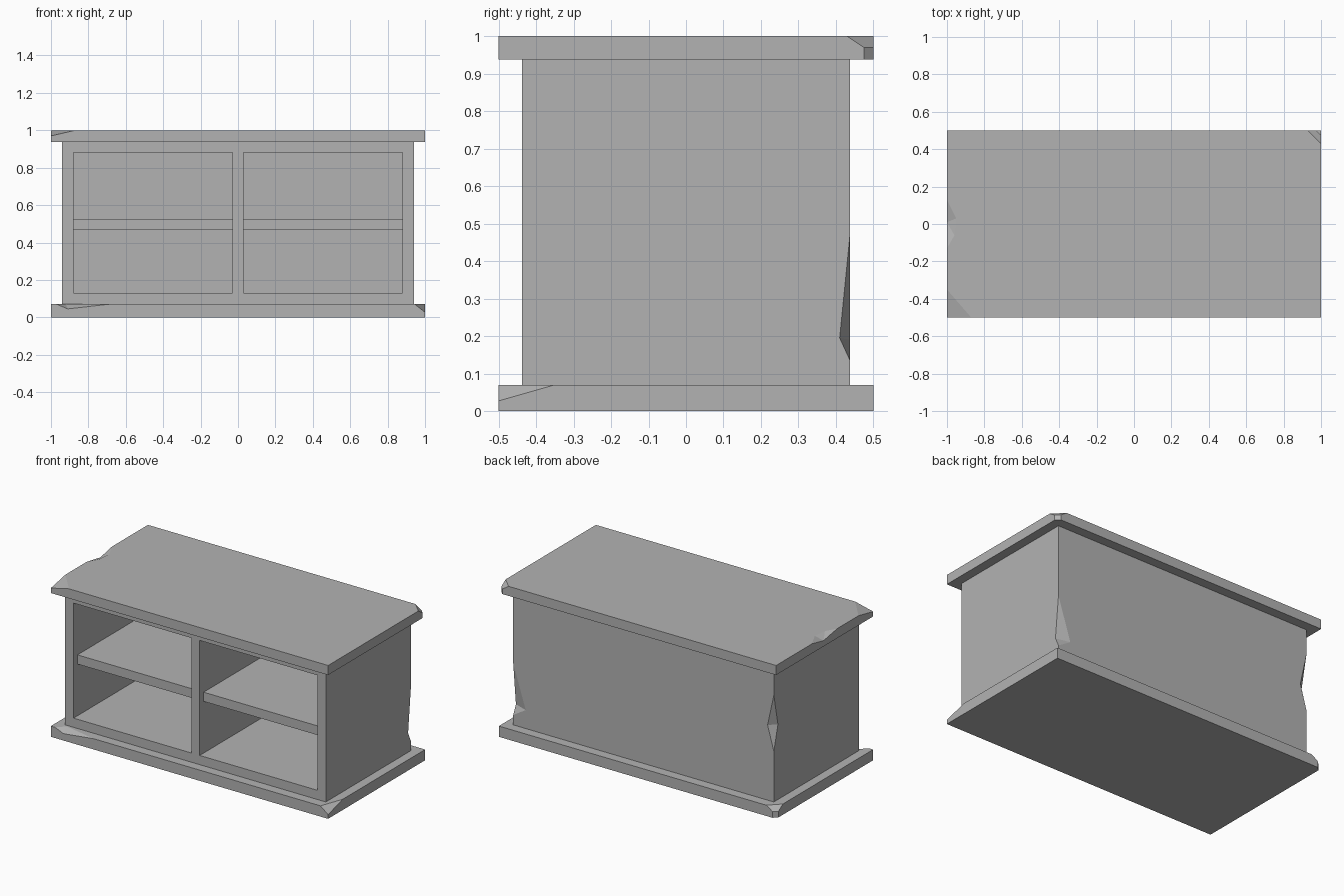
import bpy, bmesh
from mathutils import Vector

cube = bpy.data.objects.get("Cube")
if cube:
    bpy.data.objects.remove(cube, do_unlink=True)

grey = bpy.data.materials.new("plain grey")
grey.use_nodes = True
grey.diffuse_color = (0.45, 0.45, 0.45, 1)
grey.node_tree.nodes["Principled BSDF"].inputs["Base Color"].default_value = grey.diffuse_color


def finish(name, bm):
    mesh = bpy.data.meshes.new(name)
    bmesh.ops.recalc_face_normals(bm, faces=bm.faces)
    bm.to_mesh(mesh)
    bm.free()
    mesh.materials.append(grey)
    ob = bpy.data.objects.new(name, mesh)
    bpy.context.collection.objects.link(ob)
    return ob


def box(name, lo, hi, slices=()):
    """Box between two corners, with corners sliced off by three-point planes."""
    lo, hi = Vector(lo), Vector(hi)
    bm = bmesh.new()
    bmesh.ops.create_cube(bm, size=1)
    for v in bm.verts:
        v.co = (lo + hi) / 2 + v.co * (hi - lo)
    for points in slices:
        a, b, c = map(Vector, points)
        normal = (b - a).cross(c - a).normalized()
        if normal.dot(a - (lo + hi) / 2) < 0:
            normal = -normal
        geom = bm.verts[:] + bm.edges[:] + bm.faces[:]
        bmesh.ops.bisect_plane(bm, geom=geom, dist=1e-5, plane_co=a,
                               plane_no=normal, clear_outer=True)
        bmesh.ops.holes_fill(bm, edges=bm.edges, sides=0)
    return finish(name, bm)


def hull(name, points):
    bm = bmesh.new()
    verts = [bm.verts.new(p) for p in points]
    bmesh.ops.convex_hull(bm, input=verts)
    return finish(name, bm)


def carve(ob, cutters):
    """Subtract the cutters and bake the result."""
    for cutter in cutters:
        mod = ob.modifiers.new("carve", 'BOOLEAN')
        mod.operation = 'DIFFERENCE'
        mod.solver = 'EXACT'
        mod.object = cutter
    graph = bpy.context.evaluated_depsgraph_get()
    mesh = bpy.data.meshes.new_from_object(ob.evaluated_get(graph))
    ob.modifiers.clear()
    ob.data = mesh
    for cutter in cutters:
        bpy.data.objects.remove(cutter, do_unlink=True)


# Top slab: one large chipped corner, one blunted corner, one nick in the end
top = box("top_slab", (-1, -0.5, 0.9375), (1, 0.5, 1), [
    [(-0.87, -0.5, 1), (-1, -0.35, 1), (-1, -0.5, 0.97)],
    [(0.93, 0.5, 1), (1, 0.43, 1), (1, 0.475, 0.97)],
    [(1, 0.475, 1), (0.975, 0.5, 1), (1, 0.475, 0.9)],
])
carve(top, [hull("end_nick", [(-1, 0.13, 1), (-1, -0.13, 1), (-0.95, 0.03, 1),
                              (-0.96, -0.06, 1), (-1, 0.01, 0.975), (-1.1, 0, 1.1)])])

# Base slab: chipped front corner, blunted back corner, nick in the front edge
base = box("base_slab", (-1, -0.5, 0), (1, 0.5, 0.07), [
    [(0.945, -0.5, 0.07), (1, -0.35, 0.07), (1, -0.5, 0.027)],
    [(-0.93, 0.5, 0.07), (-1, 0.43, 0.07), (-1, 0.475, 0.04)],
    [(-1, 0.475, 0), (-0.975, 0.5, 0), (-1, 0.475, 0.1)],
])
carve(base, [hull("front_nick", [(-0.97, -0.5, 0.07), (-0.69, -0.5, 0.07), (-0.91, -0.5, 0.045),
                                 (-0.92, -0.45, 0.07), (-0.85, -0.6, 0.17)])])

# Cabinet body: two open compartments and nicks in both back edges
body = box("cabinet_body", (-0.94, -0.4375, 0.07), (0.94, 0.4375, 0.9375))
carve(body, [
    box("left_hollow", (0.03, -0.6, 0.13), (0.88, 0.375, 0.88)),
    box("right_hollow", (-0.88, -0.6, 0.13), (-0.03, 0.375, 0.88)),
    hull("left_edge_nick", [(0.94, 0.4375, 0.47), (0.94, 0.4375, 0.135), (0.94, 0.41, 0.195),
                            (0.85, 0.4375, 0.19), (1.04, 0.54, 0.25)]),
    hull("right_edge_nick", [(-0.94, 0.4375, 0.766), (-0.94, 0.4375, 0.4), (-0.94, 0.395, 0.56),
                             (-0.895, 0.4375, 0.56), (-1.04, 0.54, 0.56)]),
])

# Shelves, set slightly back from the front
for side, x in (("left", 0.03), ("right", -0.88)):
    box(side + "_shelf", (x, -0.397, 0.467), (x + 0.85, 0.375, 0.527))
